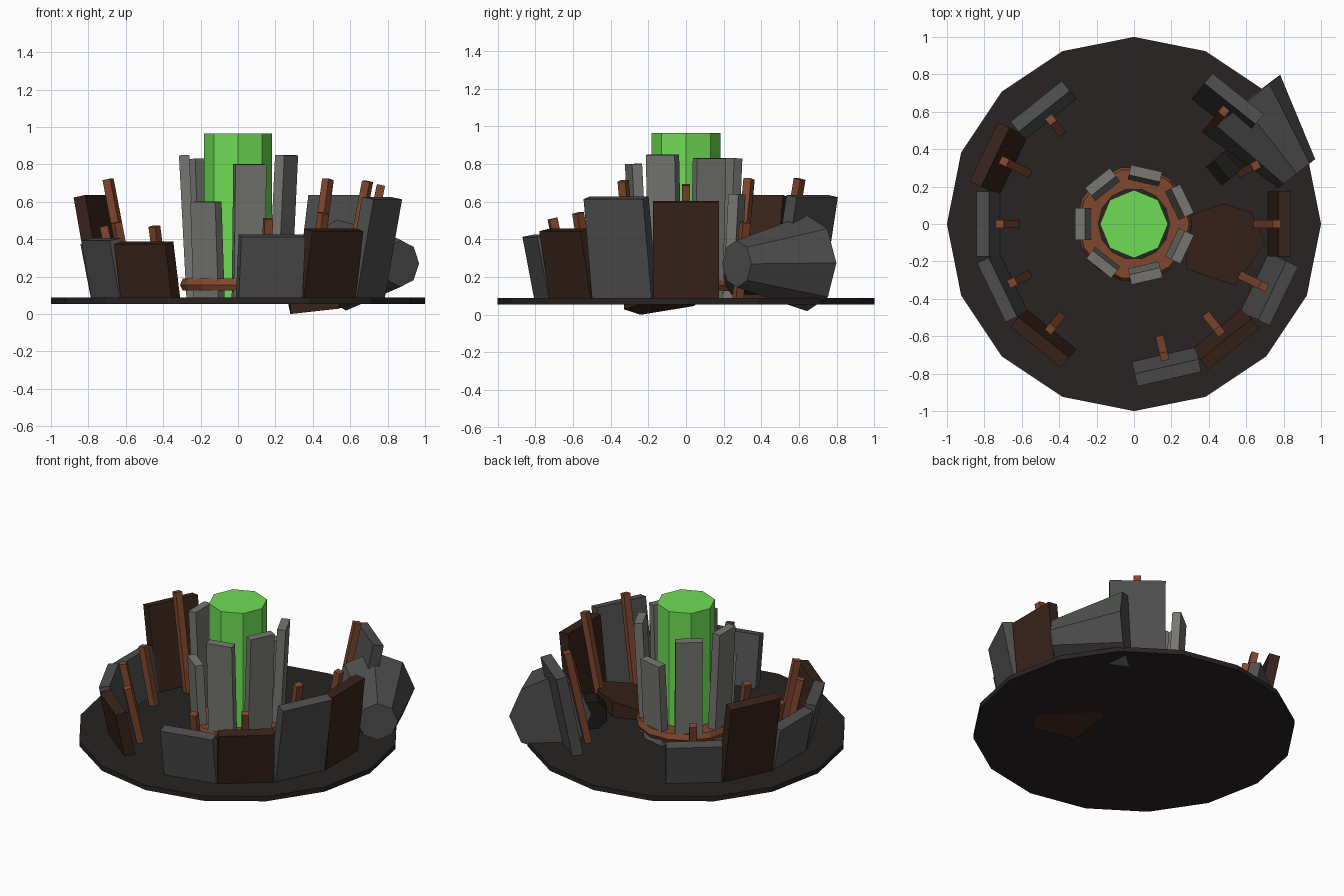
import bpy, bmesh, math
from mathutils import Matrix, Vector

if "Cube" in bpy.data.objects:
    bpy.data.objects.remove(bpy.data.objects["Cube"])


def material(name, rgb):
    m = bpy.data.materials.new(name)
    m.diffuse_color = (*rgb, 1)
    m.use_nodes = True
    m.node_tree.nodes["Principled BSDF"].inputs["Base Color"].default_value = m.diffuse_color
    return m


SOOT = material("soot", (0.02, 0.017, 0.016))
GREEN = material("glow_green", (0.16, 0.72, 0.09))
COPPER = material("copper", (0.22, 0.065, 0.028))
RUST = material("rust", (0.04, 0.017, 0.011))
IRON = material("iron", (0.075, 0.078, 0.075))
STEEL = material("steel", (0.18, 0.185, 0.165))
BLACK = material("black", (0.012, 0.011, 0.01))
STEP = 2 * math.pi / 14


def finish(name, bm, mat):
    bmesh.ops.recalc_face_normals(bm, faces=bm.faces)
    me = bpy.data.meshes.new(name)
    bm.to_mesh(me)
    bm.free()
    me.materials.append(mat)
    ob = bpy.data.objects.new(name, me)
    bpy.context.collection.objects.link(ob)
    return ob


def frustum(name, a, b, ra, rb, sides, mat, spin=0):
    """Flat-sided cone section from point a to point b."""
    a, b = Vector(a), Vector(b)
    bm = bmesh.new()
    bmesh.ops.create_cone(bm, cap_ends=True, segments=sides,
                          radius1=ra, radius2=rb, depth=(b - a).length)
    rot = (b - a).to_track_quat('Z', 'Y').to_matrix().to_4x4()
    bm.transform(Matrix.Translation((a + b) / 2) @ rot @ Matrix.Rotation(spin, 4, 'Z'))
    return finish(name, bm, mat)


def upright(name, angle, r, width, thick, top, lean, mat, z0=0.08):
    """Box standing on the disc, facing the centre and leaning outward."""
    h = (top - z0) / math.cos(lean)
    bm = bmesh.new()
    bmesh.ops.create_cube(bm, size=1)
    bm.transform(Matrix.Rotation(angle, 4, 'Z') @ Matrix.Translation((r, 0, z0))
                 @ Matrix.Rotation(lean, 4, 'Y')
                 @ Matrix.Diagonal((thick, width, h, 1)) @ Matrix.Translation((0, 0, 0.5)))
    return finish(name, bm, mat)


# scorched base disc and glowing core
frustum("base_disc", (0, 0, 0.055), (0, 0, 0.088), 1.0, 1.0, 16, SOOT)
frustum("glowing_core", (0, 0, 0.07), (0, 0, 0.965), 0.182, 0.182, 8, GREEN)

# copper collar around the core
bm = bmesh.new()
n = 14
loops = []
for i in range(n):
    t = 2 * math.pi * i / n
    loops.append([bm.verts.new((r * math.cos(t), r * math.sin(t), z))
                  for r, z in ((0.19, 0.125), (0.295, 0.125), (0.31, 0.155), (0.295, 0.19), (0.19, 0.19))])
for i in range(n):
    p, q = loops[i], loops[(i + 1) % n]
    for k in range(5):
        bm.faces.new((p[k], q[k], q[(k + 1) % 5], p[(k + 1) % 5]))
finish("copper_collar", bm, COPPER)

# seven inner plates
for i, top in enumerate((0.83, 0.64, 0.83, 0.85, 0.60, 0.80, 0.85)):
    upright(f"inner_plate_{i}", (2 * i + 1) * STEP, 0.248, 0.17, 0.055, top,
            math.radians(3), STEEL)

# broken outer wall of plates, each with a copper post on its inner side
walls = {0: 0.60, 1: None, 2: 0.63, 5: 0.36, 6: 0.63, 7: 0.38, 8: 0.40,
         9: 0.38, 11: 0.42, 12: 0.45, 13: 0.62}
for i, top in walls.items():
    lean = math.radians(6 if i == 0 else 11)
    if top:
        upright(f"outer_plate_{i}", i * STEP, 0.75, 0.35, 0.07, top, lean,
                IRON if i % 3 else RUST)
    upright(f"copper_post_{i}", i * STEP, 0.635, 0.045, 0.045, (top or 0.40) + 0.09,
            math.radians(12), COPPER)

# toppled barrel lying against the wall, and its dark cap
frustum("fallen_barrel", (0.58, 0.64, 0.275), (0.87, 0.27, 0.27), 0.256, 0.125, 8, IRON)
frustum("dark_cap", (0.455, 0.365, 0.2), (0.54, 0.265, 0.2), 0.1, 0.1, 8, BLACK, math.pi / 8)

# tilted rusty slab sunk into the disc
outline = [(0.27, 0.04), (0.48, 0.11), (0.63, 0.06), (0.70, -0.10), (0.54, -0.33), (0.28, -0.24)]
bm = bmesh.new()
low = [bm.verts.new((x, y, 0.17 * (x - 0.28) + 0.17 * (y + 0.24))) for x, y in outline]
face = bm.faces.new(low)
res = bmesh.ops.extrude_face_region(bm, geom=[face], use_keep_orig=True)
bmesh.ops.translate(bm, vec=(0, 0, 0.1),
                    verts=[v for v in res["geom"] if isinstance(v, bmesh.types.BMVert)])
finish("fallen_rusty_slab", bm, RUST)
